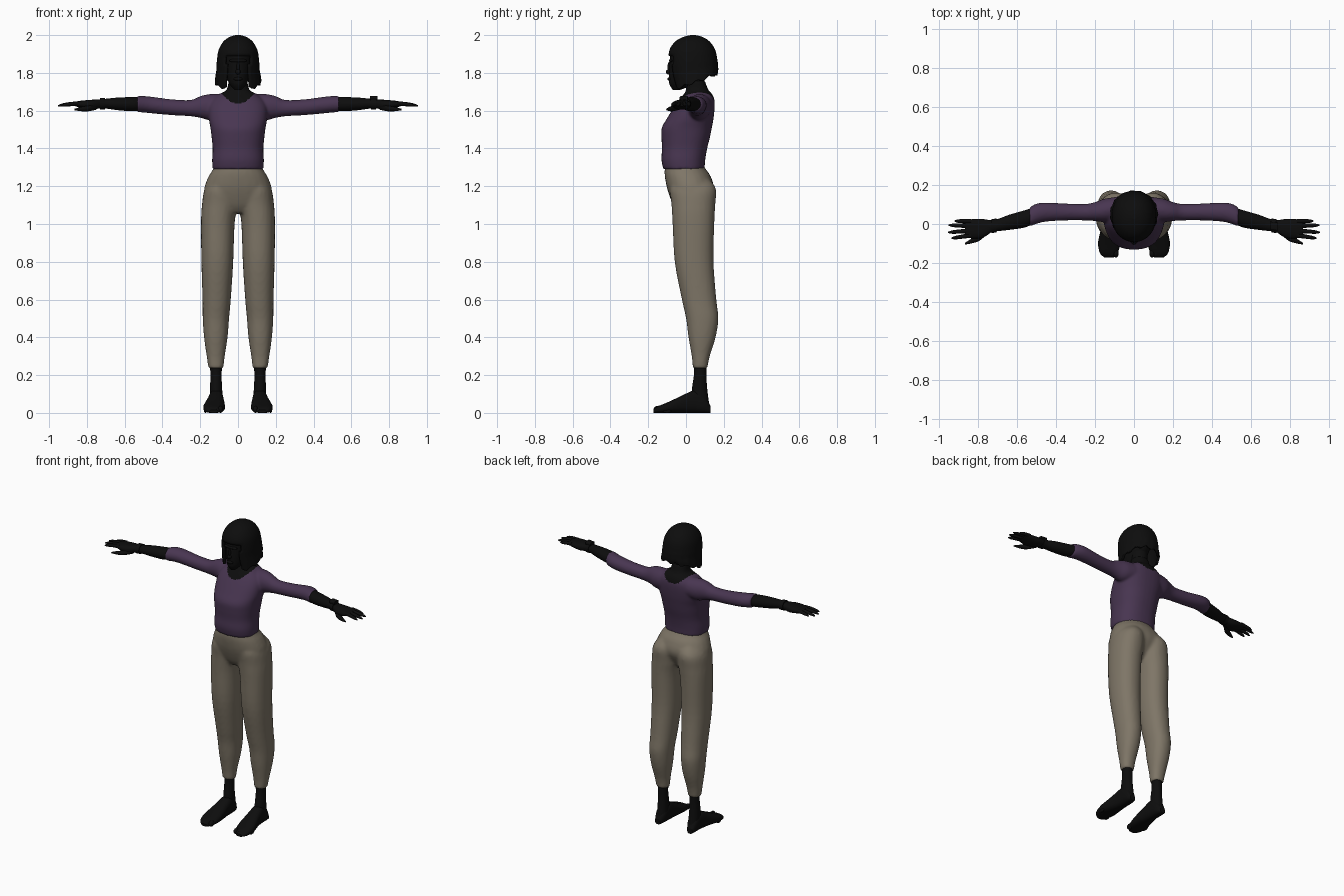
import bpy, bmesh, math
from mathutils import Vector

if "Cube" in bpy.data.objects:
    bpy.data.objects.remove(bpy.data.objects["Cube"])


def material(name, r, g, b):
    m = bpy.data.materials.new(name)
    m.use_nodes = True
    m.diffuse_color = (r, g, b, 1)
    bsdf = next(n for n in m.node_tree.nodes if n.type == 'BSDF_PRINCIPLED')
    bsdf.inputs["Base Color"].default_value = (r, g, b, 1)
    bsdf.inputs["Roughness"].default_value = 0.8
    return m


BLACK = material("near_black", .004, .004, .004)
PURPLE = material("dark_purple", .065, .036, .082)
KHAKI = material("grey_khaki", .21, .18, .135)


def finish(name, bm, mat):
    """Turn a bmesh into a smooth shaded object."""
    bmesh.ops.recalc_face_normals(bm, faces=bm.faces)
    for f in bm.faces:
        f.smooth = len(f.verts) <= 4
    me = bpy.data.meshes.new(name)
    bm.to_mesh(me)
    bm.free()
    me.materials.append(mat)
    ob = bpy.data.objects.new(name, me)
    bpy.context.collection.objects.link(ob)
    return ob


def spline(rows, steps):
    """Catmull-Rom interpolation between measured cross-sections."""
    pts = [Vector(r) for r in rows]
    out = []
    for i in range(len(pts) - 1):
        a, b, c, d = pts[max(i - 1, 0)], pts[i], pts[i + 1], pts[min(i + 2, len(pts) - 1)]
        for k in range(steps):
            t = k / steps
            out.append(b + (c - a) * (t / 2) + (a * 2 - b * 5 + c * 4 - d) * (t * t / 2)
                       + (b * 3 - a - c * 3 + d) * (t ** 3 / 2))
    return out + [pts[-1]]


def loft(axis, rows, side=1, sides=24, steps=4, power=2.0, bm=None):
    """Skin rounded sections (position, u low, u high, v low, v high) along an axis."""
    bm = bm or bmesh.new()
    rings = []
    for t, u0, u1, v0, v1 in spline(rows, steps):
        ring = []
        for k in range(sides):
            a = math.tau * k / sides
            cu, cv = (math.copysign(abs(w) ** (2 / power), w) for w in (math.cos(a), math.sin(a)))
            u = (u0 + u1) / 2 + (u1 - u0) / 2 * cu
            v = (v0 + v1) / 2 + (v1 - v0) / 2 * cv
            x, y, z = {'x': (t, u, v), 'y': (u, t, v), 'z': (u, v, t)}[axis]
            ring.append(bm.verts.new((x * side, y, z)))
        rings.append(ring)
    for lo, hi in zip(rings, rings[1:]):
        for k in range(sides):
            n = (k + 1) % sides
            bm.faces.new((lo[k], lo[n], hi[n], hi[k]))
    bm.faces.new(rings[0])
    bm.faces.new(rings[-1])
    return bm


def centred(rows):
    """Expand (z, half width, front y, back y) to full sections."""
    return [(z, -w, w, f, b) for z, w, f, b in rows]


def ball(bm, centre, size):
    new = bmesh.ops.create_uvsphere(bm, u_segments=14, v_segments=8, radius=1)["verts"]
    for v in new:
        v.co = Vector(centre) + Vector(p * s for p, s in zip(v.co, size))


def fuse(ob, voxel, smoothing):
    """Blend overlapping volumes into one continuous skin."""
    rm = ob.modifiers.new("blend", 'REMESH')
    rm.mode, rm.voxel_size = 'VOXEL', voxel
    sm = ob.modifiers.new("soften", 'SMOOTH')
    sm.factor, sm.iterations = .5, smoothing
    graph = bpy.context.evaluated_depsgraph_get()
    mat = ob.data.materials[0]
    me = bpy.data.meshes.new_from_object(ob.evaluated_get(graph))
    ob.modifiers.clear()
    ob.data = me
    me.materials.clear()
    me.materials.append(mat)
    for p in me.polygons:
        p.use_smooth = True
        p.material_index = 0


# Trousers: pelvis and both legs blended together
leg = [(1.25, .04, .12, -.06, .11), (1.19, .005, .175, -.085, .158), (1.1, .004, .191, -.077, .155),
       (1, .018, .196, -.071, .15), (.8, .025, .194, -.06, .146), (.6, .038, .188, -.022, .161),
       (.5, .047, .187, 0, .172), (.4, .055, .18, .013, .157), (.3, .07, .166, .03, .126),
       (.235, .077, .157, .036, .113)]
pelvis = centred([(1.325, .12, -.105, .085), (1.29, .132, -.113, .105), (1.25, .157, -.112, .132),
                  (1.18, .18, -.098, .148), (1.1, .165, -.068, .11), (1.06, .1, -.04, .08)])
bm = loft('z', pelvis, power=2.2)
for s in (1, -1):
    loft('z', leg, s, power=2.2, bm=bm)
fuse(finish("trousers", bm, KHAKI), .01, 5)

# Top: torso, lower neck and sleeves blended, with a scooped neckline of skin
torso = centred([(1.29, .135, -.12, .098), (1.34, .137, -.13, .102), (1.4, .134, -.127, .112),
                 (1.46, .14, -.13, .127), (1.51, .146, -.128, .137), (1.56, .155, -.1, .146),
                 (1.62, .155, -.063, .152), (1.66, .135, -.035, .15), (1.69, .095, -.01, .137),
                 (1.71, .06, 0, .118), (1.76, .05, .003, .1)])
sleeve = [(.08, .02, .14, 1.56, 1.688), (.15, .01, .13, 1.55, 1.688), (.2, .015, .112, 1.562, 1.677),
          (.25, .018, .103, 1.57, 1.657), (.35, .018, .105, 1.576, 1.66), (.45, .012, .11, 1.585, 1.673),
          (.5, 0, .104, 1.59, 1.678), (.535, -.014, .086, 1.592, 1.678)]
bm = loft('z', torso, power=2.35, sides=36)
for s in (1, -1):
    loft('x', sleeve, s, bm=bm)
top = finish("top", bm, PURPLE)
fuse(top, .0075, 6)
top.data.materials.append(BLACK)
for p in top.data.polygons:
    x, y, z = p.center
    if abs(x) < .12 and z > 1.638 + 7 * x * x + (.012 if y > .06 else 0):
        p.material_index = 1

# Head with nose, lips and brow
head = centred([(1.71, .018, -.07, -.03), (1.74, .045, -.088, .04), (1.78, .06, -.09, .08),
                (1.84, .073, -.088, .12), (1.9, .077, -.082, .13), (1.95, .065, -.058, .12),
                (1.98, .035, -.02, .085)])
bm = loft('z', head)
loft('z', centred([(1.68, .058, -.005, .115), (1.74, .048, .002, .1), (1.8, .05, 0, .1)]), bm=bm)
ball(bm, (0, -.09, 1.805), (.014, .017, .014))
ball(bm, (0, -.086, 1.83), (.008, .012, .03))
ball(bm, (0, -.086, 1.768), (.024, .012, .01))
ball(bm, (0, -.078, 1.865), (.05, .012, .01))
finish("head", bm, BLACK)

# Bobbed hair: open at the face, hem rising toward the back
bob = centred([(1.71, .122, -.066, .165), (1.75, .119, -.075, .17), (1.8, .114, -.085, .17),
               (1.86, .112, -.092, .167), (1.92, .103, -.088, .155), (1.965, .078, -.058, .126),
               (1.99, .045, -.015, .088), (2, .012, .025, .05)])
bm = loft('z', bob, sides=48, power=2.15)
gone = []
for f in bm.faces:
    c = f.calc_center_median()
    if (len(f.verts) > 4 and c.z < 1.8) or (abs(c.x) < .065 and c.y < .02 and c.z < 1.89):
        gone.append(f)
bmesh.ops.delete(bm, geom=gone, context='FACES')
for v in bm.verts:
    fall = max(0, 1.87 - v.co.z) / .16
    angle = math.atan2(v.co.y - .04, v.co.x)
    v.co.z += fall * (.085 * (v.co.y + .07) / .24 + .008 * math.sin(angle * 11))
    for i, mid in ((0, 0), (1, .04)):
        v.co[i] = mid + (v.co[i] - mid) * (1 + .02 * fall * math.sin(angle * 16))
hair = finish("bobbed_hair", bm, BLACK)
shell = hair.modifiers.new("thickness", 'SOLIDIFY')
shell.thickness, shell.offset = .014, -1

# Limb ends, mirrored
forearm = [(.5, .008, .09, 1.6, 1.67), (.56, -.018, .07, 1.597, 1.672), (.64, -.03, .047, 1.603, 1.669),
           (.7, -.037, .025, 1.611, 1.663), (.75, -.045, .018, 1.61, 1.659)]
palm = [(.73, -.042, .018, 1.613, 1.659), (.77, -.068, .025, 1.606, 1.658),
        (.81, -.075, .026, 1.61, 1.655), (.85, -.07, .022, 1.62, 1.65), (.865, -.06, .015, 1.625, 1.645)]
fingers = {"little": (.014, .015, .918), "ring": (-.01, -.006, .95),
           "middle": (-.034, -.043, .952), "index": (-.058, -.073, .935)}
foot = [(-.172, .105, .15, 0, .016), (-.15, .084, .174, 0, .034), (-.1, .07, .184, 0, .055),
        (-.05, .07, .175, 0, .078), (0, .074, .163, 0, .102), (.05, .077, .155, 0, .12),
        (.1, .083, .15, 0, .09), (.13, .1, .138, 0, .035)]
ankle = [(.26, .083, .149, .042, .108), (.2, .087, .146, .042, .108), (.13, .084, .148, .032, .112),
         (.05, .08, .15, .03, .122)]

for s, tag in ((1, "left"), (-1, "right")):
    finish(tag + "_forearm", loft('x', forearm, s), BLACK)

    # Hand: palm, four fingers, thumb
    bm = loft('x', palm, s, power=2.4)
    for y0, y1, tip in fingers.values():
        rows = []
        for t, r in ((0, .012), (.4, .011), (.8, .009), (1, .003)):
            y, z = y0 + (y1 - y0) * t, 1.638 - .012 * t * t
            rows.append((.835 + (tip - .835) * t, y - r, y + r, z - r, z + r))
        loft('x', rows, s, sides=10, steps=2, bm=bm)
    loft('x', [(.75, -.05, -.02, 1.605, 1.64), (.79, -.085, -.05, 1.597, 1.627),
               (.83, -.099, -.073, 1.597, 1.62), (.865, -.105, -.096, 1.602, 1.61)],
         s, sides=12, bm=bm)
    finish(tag + "_hand", bm, BLACK)

    # Wrist band
    band = [(.705, -.043, .028, 1.606, 1.668), (.73, -.047, .025, 1.605, 1.668)]
    bm = loft('x', band, s, steps=1)
    if s > 0:
        loft('x', [(.698, -.03, .012, 1.655, 1.678), (.738, -.034, .008, 1.655, 1.678)],
             s, steps=1, power=4, bm=bm)
    finish(tag + ("_wrist_watch" if s > 0 else "_bracelet"), bm, BLACK)

    # Bare foot with toes and ankle
    bm = loft('y', foot, s, power=2.6)
    loft('z', ankle, s, bm=bm)
    for i in range(5):
        r = .019 - .002 * i
        ball(bm, (s * (.092 + .02 * i), -.148 + .003 * i * i, r), (r * .75, .024, r))
    finish(tag + "_foot", bm, BLACK)
